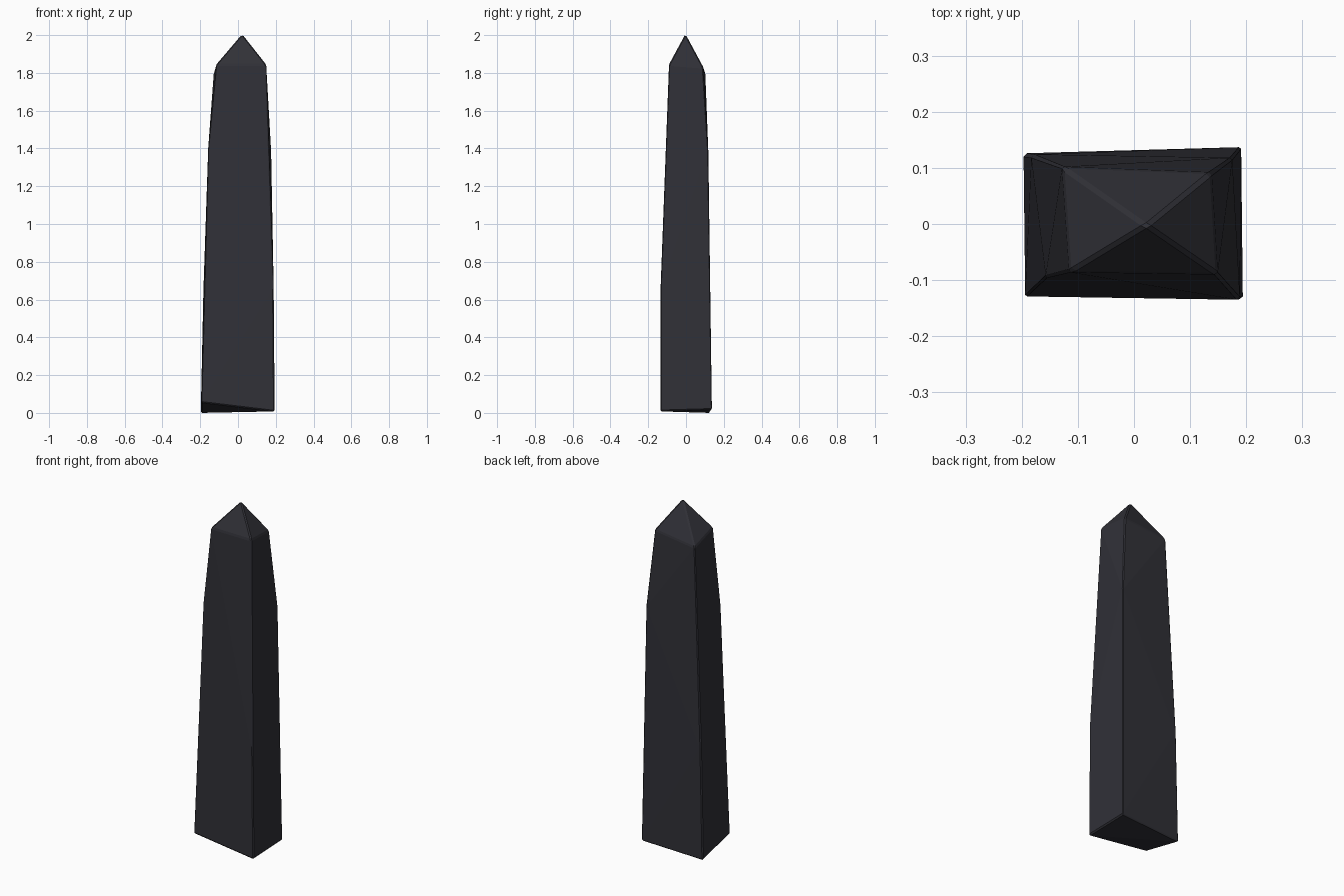
import bpy, bmesh, math

cube = bpy.data.objects.get("Cube")
if cube:
    bpy.data.objects.remove(cube, do_unlink=True)

# Dark stone material
stone = bpy.data.materials.new("dark slate stone")
stone.use_nodes = True
color = (0.030, 0.030, 0.038, 1.0)
stone.diffuse_color = color
bsdf = stone.node_tree.nodes["Principled BSDF"]
bsdf.inputs["Base Color"].default_value = color
bsdf.inputs["Roughness"].default_value = 0.8

# Each corner column: base, bend and shoulder point
corners = {
    "front_right": [(-0.194, -0.129, 0.055), (-0.158, -0.096, 1.40), (-0.115, -0.086, 1.845)],
    "front_left": [(0.194, -0.134, 0.008), (0.189, -0.135, 0.65), (0.149, -0.090, 1.845)],
    "back_left": [(0.191, 0.137, 0.016), (0.175, 0.118, 1.40), (0.138, 0.092, 1.83)],
    "back_right": [(-0.197, 0.126, 0.0), (-0.183, 0.124, 0.65), (-0.128, 0.102, 1.80)],
}
apex = (0.022, -0.003, 2.006)

# Obelisk: roughly cut block wrapped around the corner columns and the tip
bm = bmesh.new()
for column in corners.values():
    for point in column:
        bm.verts.new(point)
bm.verts.new(apex)
hull = bmesh.ops.convex_hull(bm, input=bm.verts[:])
loose = [v for v in bm.verts if not v.link_faces]
bmesh.ops.delete(bm, geom=loose, context='VERTS')
bmesh.ops.recalc_face_normals(bm, faces=bm.faces[:])

mesh = bpy.data.meshes.new("obelisk")
bm.to_mesh(mesh)
bm.free()
mesh.materials.append(stone)
obelisk = bpy.data.objects.new("obelisk", mesh)
bpy.context.collection.objects.link(obelisk)

# Narrow worn edges
bevel = obelisk.modifiers.new("worn_edges", 'BEVEL')
bevel.width = 0.006
bevel.segments = 1
bevel.limit_method = 'ANGLE'
bevel.angle_limit = math.radians(20)
